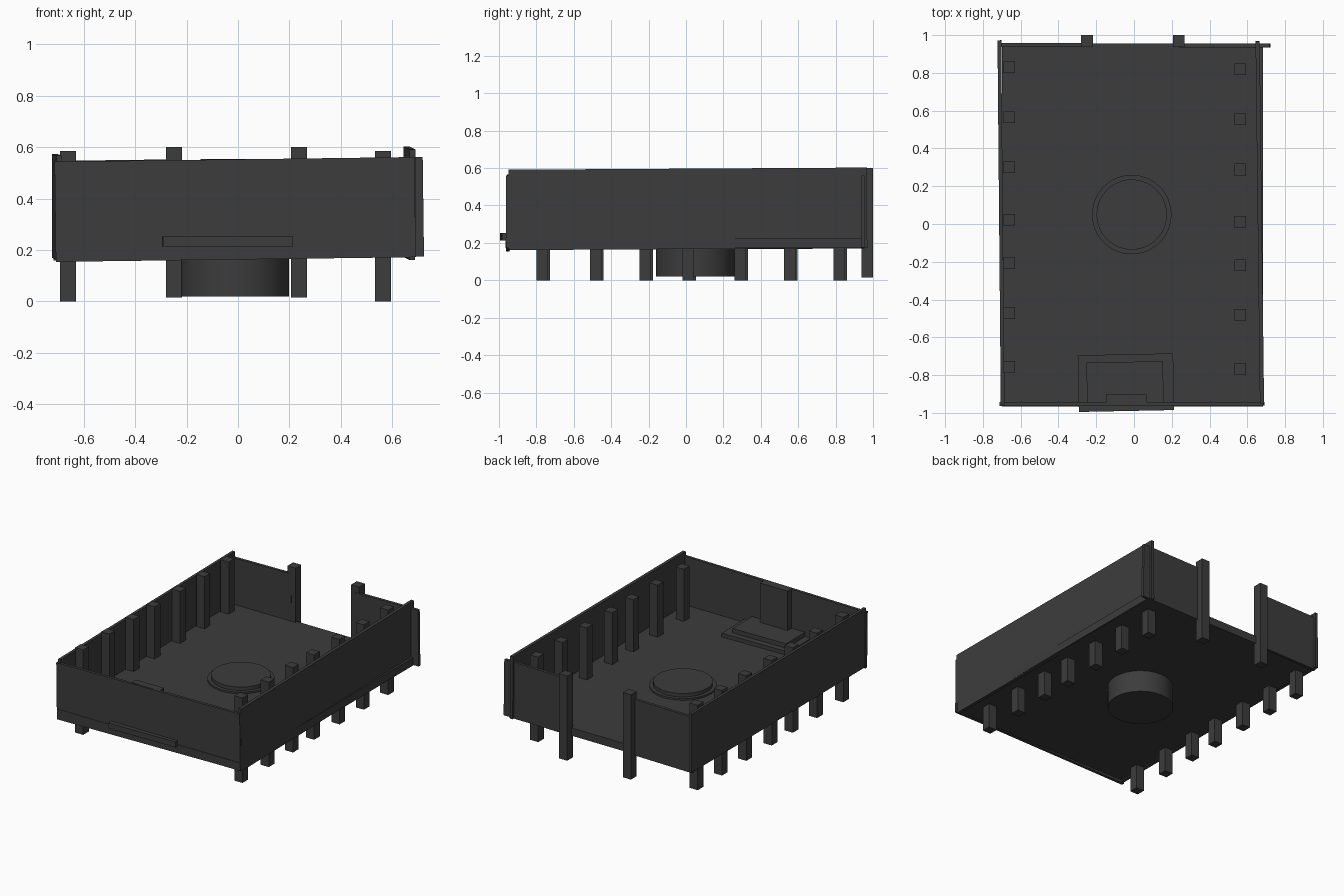
import bpy
from mathutils import Euler

if "Cube" in bpy.data.objects:
    bpy.data.objects.remove(bpy.data.objects["Cube"])

dark = bpy.data.materials.new("dark_grey")
dark.diffuse_color = (0.045, 0.045, 0.045, 1)
dark.use_nodes = True
dark.node_tree.nodes["Principled BSDF"].inputs["Base Color"].default_value = dark.diffuse_color


def box(name, x, y, z, rot=(0, 0, 0)):
    """Box from (min, max) ranges, rotated about its own centre."""
    lo, hi = zip(x, y, z)
    centre = [(a + b) / 2 for a, b in zip(lo, hi)]
    bpy.ops.mesh.primitive_cube_add(size=1, location=centre)
    ob = bpy.context.object
    ob.name = name
    ob.scale = [b - a for a, b in zip(lo, hi)]
    ob.rotation_euler = Euler(rot)
    ob.data.materials.append(dark)
    return ob


def disc(name, radius, z0, z1):
    bpy.ops.mesh.primitive_cylinder_add(vertices=64, radius=radius, depth=z1 - z0,
                                        location=(-0.012, 0.05, (z0 + z1) / 2))
    ob = bpy.context.object
    ob.name = name
    ob.data.materials.append(dark)
    bpy.ops.object.shade_smooth_by_angle()


def post(name, x, y, z0, z1):
    h = 0.031
    box(name, (x - h, x + h), (y - h, y + h), (z0, z1))


# floor slab
box("floor", (-0.70, 0.682), (-0.965, 0.955), (0.172, 0.226))

# slightly crooked outer walls
tilt = -0.013
box("front_wall", (-0.71, 0.688), (-0.962, -0.942), (0.163, 0.552), (0, tilt, 0.001))
box("left_wall", (-0.714, -0.694), (-0.955, 0.972), (0.166, 0.570), (0.004, 0, 0.009))
box("right_wall", (0.655, 0.677), (-0.948, 0.968), (0.167, 0.597), (0.006, 0, 0.012))
box("back_wall_left", (-0.72, -0.25), (0.937, 0.957), (0.163, 0.549), (0, tilt, 0))
box("back_wall_right", (0.24, 0.72), (0.935, 0.955), (0.172, 0.558), (0, tilt, 0))

# posts along both sides
for i, y in enumerate((0.83, 0.565, 0.30, 0.023, -0.207, -0.471, -0.757)):
    post(f"left_post_{i + 1}", -0.661, y, 0, 0.585)
    post(f"right_post_{i + 1}", 0.563, y - 0.011, 0, 0.585)

# doorway posts at the back
for side, x in (("left", -0.249), ("right", 0.237)):
    post(f"doorway_post_{side}", x, 0.969, 0.016, 0.60)

# round pit with raised rim and inner disc
disc("round_base", 0.21, 0.02, 0.238)
disc("round_top", 0.186, 0.238, 0.262)

# stepped platform and panel against the front wall
box("platform_lower", (-0.295, 0.21), (-0.99, -0.69), (0.214, 0.252), (0, 0, 0.02))
box("platform_upper", (-0.25, 0.155), (-0.95, -0.73), (0.252, 0.282), (0, 0, 0.015))
box("wall_panel", (-0.145, 0.066), (-0.95, -0.90), (0.25, 0.553))
